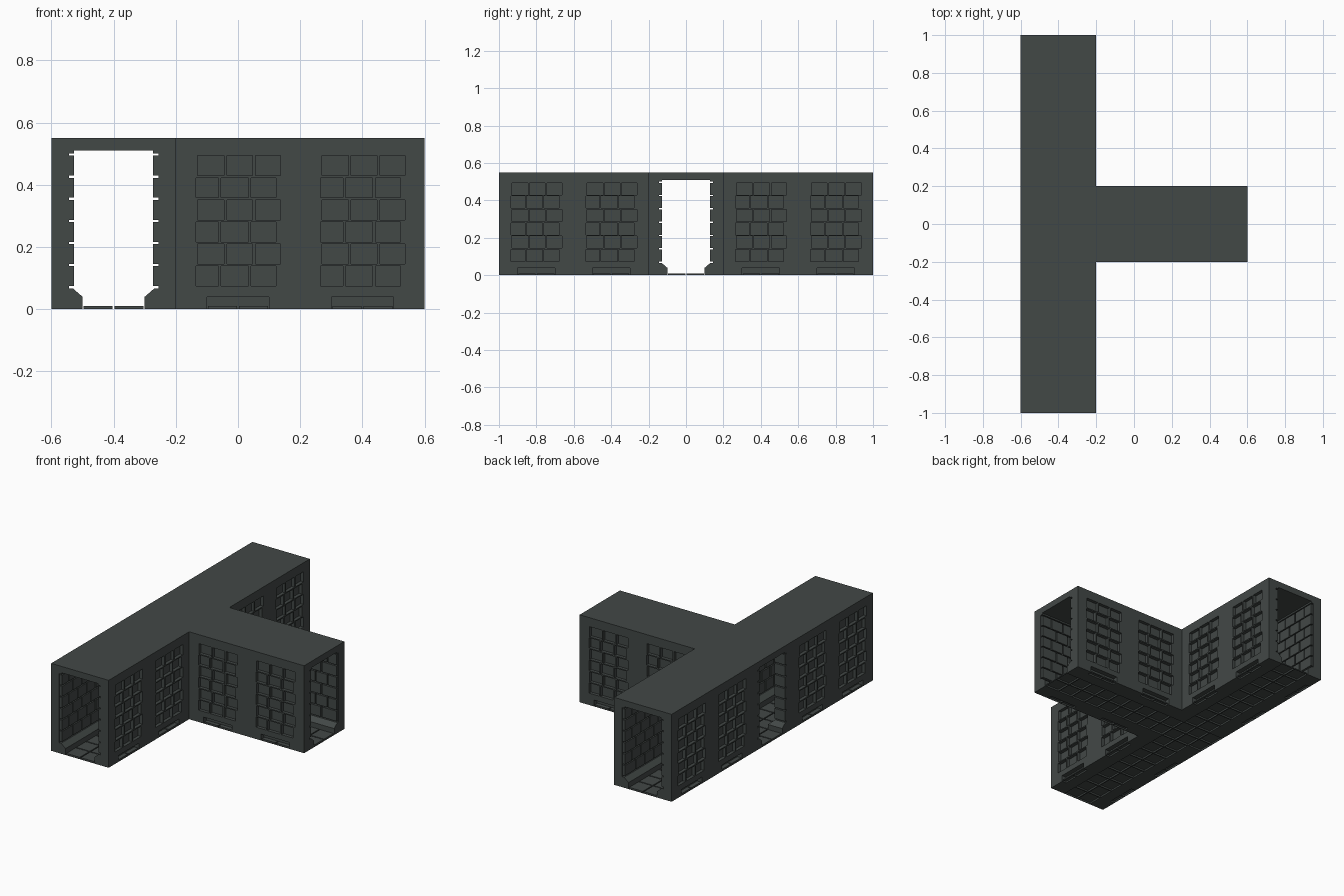
import bpy, bmesh, math
from mathutils import Matrix, Vector

if "Cube" in bpy.data.objects:
    bpy.data.objects.remove(bpy.data.objects["Cube"])

stone = bpy.data.materials.new("dark_grey_stone")
stone.diffuse_color = (0.055, 0.065, 0.062, 1)
stone.use_nodes = True
stone.node_tree.nodes["Principled BSDF"].inputs["Base Color"].default_value = stone.diffuse_color

CELL, TOP = 0.4, 0.51          # module size, ceiling height
ROWS = [0.0745 + 0.071 * i for i in range(6)]
BH = 0.064                     # brick height


def box(bm, x0, x1, y0, y1, z0, z1):
    m = Matrix.Translation(((x0 + x1) / 2, (y0 + y1) / 2, (z0 + z1) / 2)) @ \
        Matrix.Diagonal((x1 - x0, y1 - y0, z1 - z0, 1))
    bmesh.ops.create_cube(bm, size=1, matrix=m)


def hull(bm, pts):
    verts = [bm.verts.new(p) for p in pts]
    bmesh.ops.convex_hull(bm, input=verts)


def finish(bm, name, recalc=True):
    if recalc:
        bmesh.ops.recalc_face_normals(bm, faces=bm.faces[:])
    me = bpy.data.meshes.new(name)
    bm.to_mesh(me)
    bm.free()
    me.materials.append(stone)
    return me


def place(me, name, matrix=Matrix()):
    ob = bpy.data.objects.new(name, me)
    ob.matrix_world = matrix
    bpy.context.collection.objects.link(ob)
    return ob


def wall_panel():
    # one module: u along x, outer face at y=0, inside towards +y
    bm = bmesh.new()
    h = CELL / 2
    box(bm, -h, h, 0.02, 0.056, 0.04, TOP)
    # outer skin left between the recessed bricks
    z = 0.04
    for i, r in enumerate(ROWS):
        box(bm, -h, h, 0, 0.02, z, r)
        s = (-0.13, -0.045, -0.036, 0.047, 0.056, 0.137) if i % 2 else \
            (-0.135, -0.062, -0.054, 0.033, 0.042, 0.122)
        edges = (-h,) + s + (h,)
        for a, b in zip(edges[::2], edges[1::2]):
            box(bm, a, b, 0, 0.02, r, r + BH)
        z = r + BH
    box(bm, -h, h, 0, 0.02, z, TOP)
    # plinth with recessed back and sloped top
    box(bm, -h, -0.1, 0, 0.03, 0, 0.04)
    box(bm, 0.1, h, 0, 0.03, 0, 0.04)
    box(bm, -h, h, 0.03, 0.1, 0, 0.04)
    hull(bm, [(x, y, z) for x in (-h, h) for y, z in
              ((0.02, 0.04), (0.1, 0.04), (0.07, 0.066), (0.02, 0.066))])
    # raised bricks on the inside, staggered row by row
    for i, r in enumerate(ROWS):
        cuts = (-h, -0.135, -0.05, 0.04, 0.13, h) if i % 2 else (-h, -0.09, 0, 0.09, h)
        for a, b in zip(cuts, cuts[1:]):
            box(bm, a + 0.004, b - 0.004, 0.05, 0.073, r, r + BH)
    box(bm, -h, h, 0.05, 0.073, 0.5, TOP)
    return finish(bm, "wall_panel")


def corner_post(sx, sy):
    bm = bmesh.new()
    box(bm, 0, 0.056, 0, 0.056, 0, TOP)
    box(bm, 0, 0.1, 0, 0.1, 0, 0.04)
    hull(bm, [(x, y, z) for s, z in ((0.1, 0.04), (0.07, 0.066))
              for x in (0, s) for y in (0, s)])
    for r in ROWS:
        box(bm, 0, 0.073, 0, 0.073, r, r + BH)
    box(bm, 0, 0.073, 0, 0.073, 0.5, TOP)
    bmesh.ops.transform(bm, matrix=Matrix.Diagonal((sx, sy, 1, 1)), verts=bm.verts[:])
    return finish(bm, "corner_post")


def floor_module():
    # thin sheet of slabs pressed upwards, hollow below
    bm = bmesh.new()
    bmesh.ops.create_grid(bm, x_segments=4, y_segments=4, size=CELL / 2)
    tiles = bm.faces[:]
    bmesh.ops.inset_individual(bm, faces=tiles, thickness=0.005)
    rims = bmesh.ops.extrude_discrete_faces(bm, faces=tiles)["faces"]
    for f in rims:
        lo = [v.co.copy() for v in f.verts]
        bmesh.ops.translate(bm, verts=f.verts[:], vec=(0, 0, 0.01))
    return finish(bm, "floor_tiles", recalc=False)


# walls on both sides of the long corridor and the branch
panel = wall_panel()
runs = [(-0.6, y, -90) for y in (-0.8, -0.4, 0.4, 0.8)]
runs += [(-0.2, y, 90) for y in (-0.8, -0.4, 0.4, 0.8)]
runs += [(x, -0.2, 0) for x in (0, 0.4)] + [(x, 0.2, 180) for x in (0, 0.4)]
for x, y, a in runs:
    place(panel, "wall_panel", Matrix.Translation((x, y, 0)) @
          Matrix.Rotation(math.radians(a), 4, 'Z'))

# posts around the junction
for sx, x in ((1, -0.6), (-1, -0.2)):
    for sy, y in ((1, -0.2), (-1, 0.2)):
        place(corner_post(sx, sy), "junction_post", Matrix.Translation((x, y, 0)))

# floor modules
floor = floor_module()
cells = [(-0.4, y) for y in (-0.8, -0.4, 0, 0.4, 0.8)] + [(0, 0), (0.4, 0)]
for x, y in cells:
    place(floor, "floor_tiles", Matrix.Translation((x, y, 0)))

# T-shaped roof slab
bm = bmesh.new()
outline = [(-0.6, -1), (-0.2, -1), (-0.2, -0.2), (0.6, -0.2),
           (0.6, 0.2), (-0.2, 0.2), (-0.2, 1), (-0.6, 1)]
face = bm.faces.new([bm.verts.new((x, y, TOP)) for x, y in outline])
up = bmesh.ops.extrude_face_region(bm, geom=[face])["geom"]
bmesh.ops.translate(bm, verts=[g for g in up if isinstance(g, bmesh.types.BMVert)],
                    vec=Vector((0, 0, 0.55 - TOP)))
place(finish(bm, "roof"), "roof")
